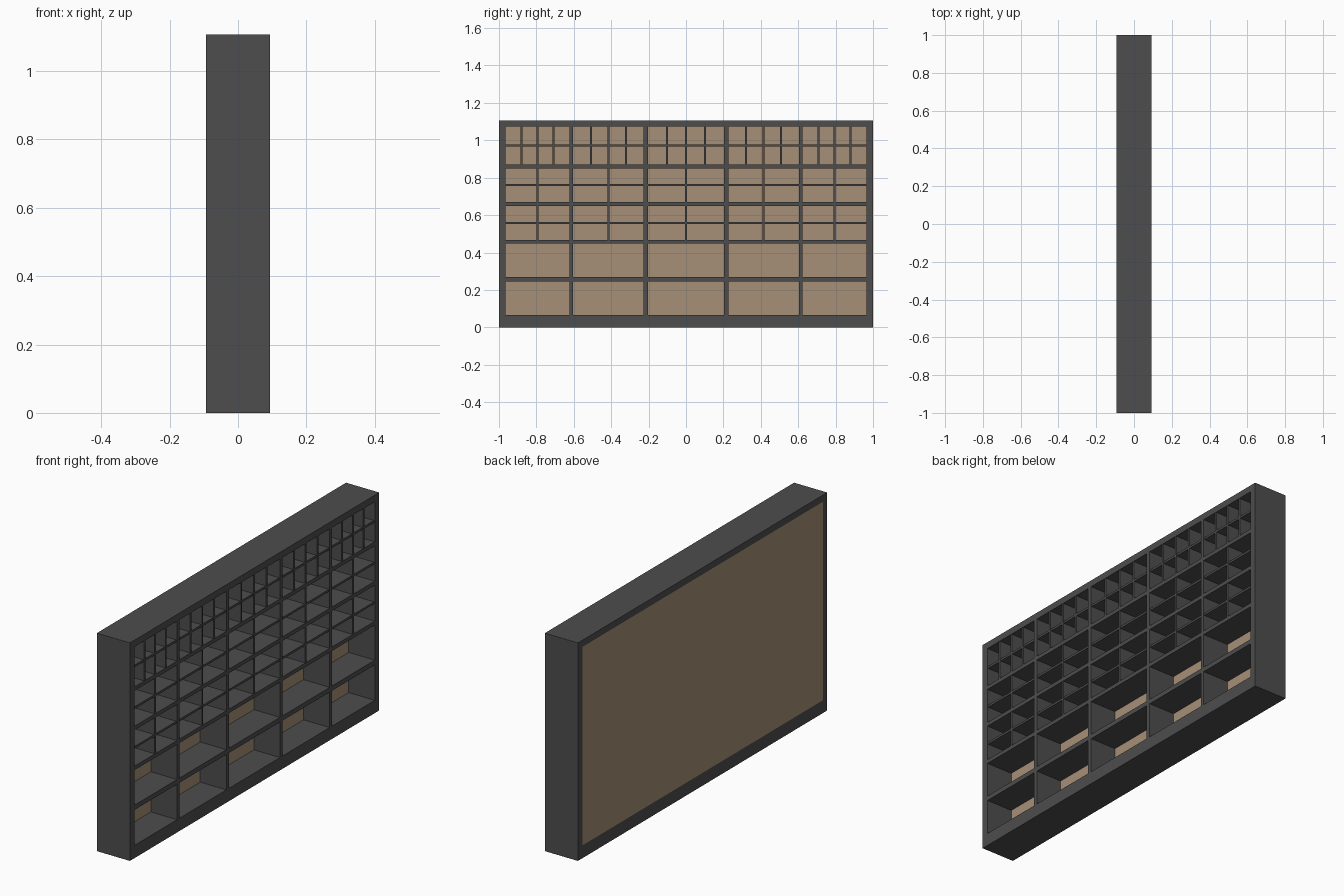
import bpy
import bmesh
from mathutils import Matrix, Vector

if "Cube" in bpy.data.objects:
    bpy.data.objects.remove(bpy.data.objects["Cube"])


def make_material(name, rgb):
    mat = bpy.data.materials.new(name)
    mat.use_nodes = True
    mat.diffuse_color = (*rgb, 1)
    bsdf = mat.node_tree.nodes["Principled BSDF"]
    bsdf.inputs["Base Color"].default_value = (*rgb, 1)
    bsdf.inputs["Roughness"].default_value = 0.8
    return mat


GREY = make_material("charcoal grey", (0.075, 0.075, 0.075))
TAN = make_material("tan board", (0.39, 0.28, 0.185))


def make_boxes(name, boxes, mat):
    """One object from boxes given as (x0, x1, y0, y1, z0, z1)."""
    bm = bmesh.new()
    for x0, x1, y0, y1, z0, z1 in boxes:
        centre = Vector((x0 + x1, y0 + y1, z0 + z1)) / 2
        size = Matrix.Diagonal((x1 - x0, y1 - y0, z1 - z0, 1))
        bmesh.ops.create_cube(bm, size=1, matrix=Matrix.Translation(centre) @ size)
    mesh = bpy.data.meshes.new(name)
    bm.to_mesh(mesh)
    bm.free()
    mesh.materials.append(mat)
    obj = bpy.data.objects.new(name, mesh)
    bpy.context.collection.objects.link(obj)
    return obj


# Main sizes: the open side faces +x
FRONT, BACK, PANEL = 0.093, -0.093, -0.054
TOP, INNER_TOP, INNER_BOTTOM, INNER_Y = 1.107, 1.073, 0.065, 0.965
THIN = 0.011

columns = [(-INNER_Y, -0.622), (-0.603, -0.226), (-0.204, 0.204),
           (0.226, 0.603), (0.622, INNER_Y)]
rows = [(INNER_BOTTOM, 0.245), (0.269, 0.447), (0.467, 0.65),
        (0.67, 0.85), (0.87, INNER_TOP)]
splits = [1, 1, 2, 2, 4]  # cells across each bay, from the bottom row up

# Outer frame
make_boxes("frame_sides", [(BACK, FRONT, -1, -INNER_Y, 0, TOP),
                           (BACK, FRONT, INNER_Y, 1, 0, TOP)], GREY)
make_boxes("frame_top", [(BACK, FRONT, -INNER_Y, INNER_Y, INNER_TOP, TOP)], GREY)
make_boxes("frame_base", [(BACK, FRONT, -INNER_Y, INNER_Y, 0, INNER_BOTTOM)], GREY)

# Back board, flush with the rear of the frame
make_boxes("back_panel", [(BACK, PANEL, -INNER_Y, INNER_Y, INNER_BOTTOM, INNER_TOP)], TAN)

# Thick uprights and shelves
make_boxes("main_uprights", [(PANEL, FRONT, a[1], b[0], INNER_BOTTOM, INNER_TOP)
                             for a, b in zip(columns, columns[1:])], GREY)
make_boxes("main_shelves", [(PANEL, FRONT, y0, y1, a[1], b[0])
                            for a, b in zip(rows, rows[1:])
                            for y0, y1 in columns], GREY)

# Thin boards that split the three upper rows
thin_shelves, thin_uprights = [], []
for (z0, z1), count in zip(rows, splits):
    if count == 1:
        continue
    mid = (z0 + z1) / 2
    for y0, y1 in columns:
        thin_shelves.append((PANEL, FRONT - 0.004, y0, y1, mid - THIN / 2, mid + THIN / 2))
        for i in range(1, count):
            y = y0 + (y1 - y0) * i / count
            thin_uprights.append((PANEL, FRONT - 0.002, y - THIN / 2, y + THIN / 2, z0, z1))
make_boxes("thin_shelves", thin_shelves, GREY)
make_boxes("thin_uprights", thin_uprights, GREY)
